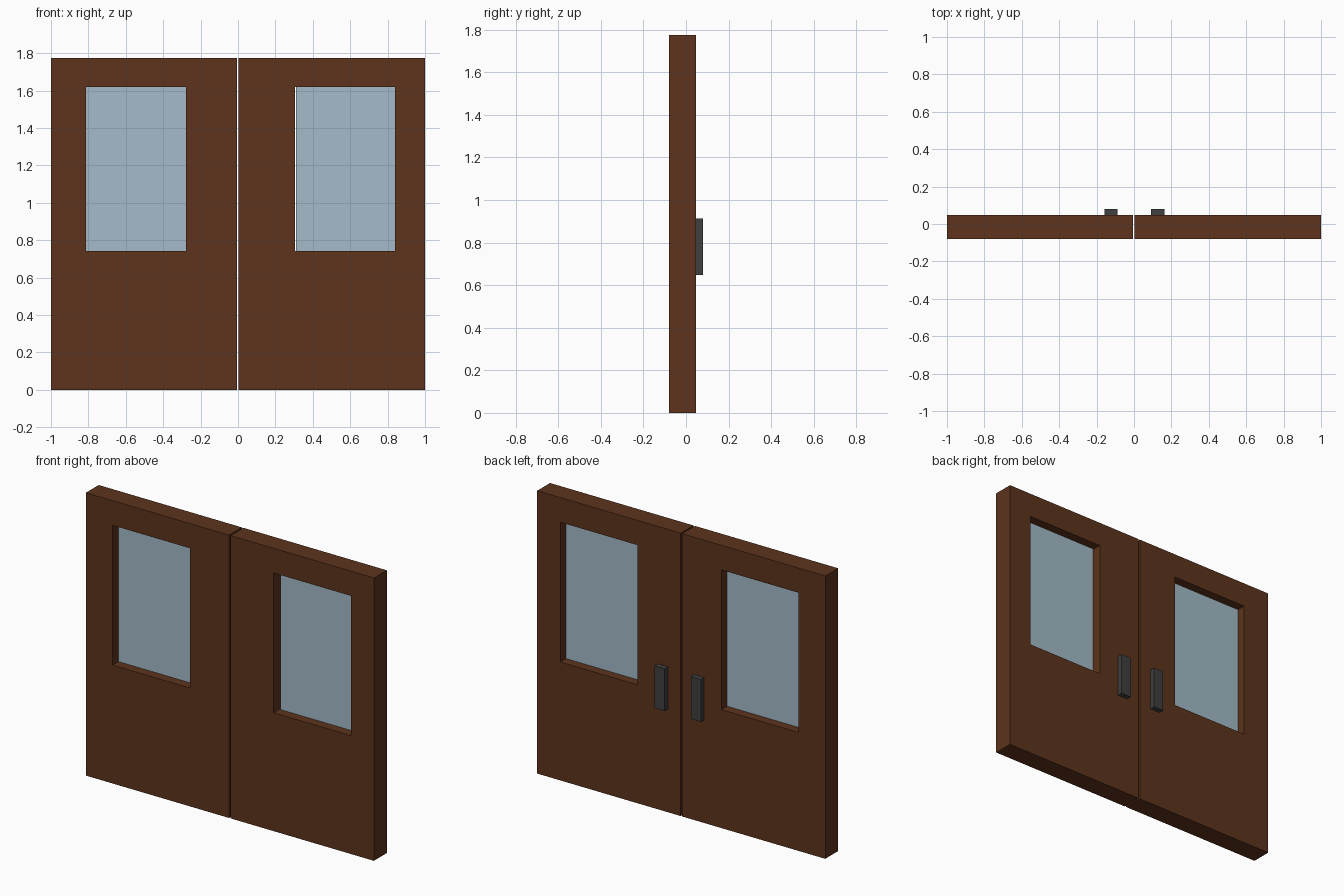
import bpy, bmesh

if "Cube" in bpy.data.objects:
    bpy.data.objects.remove(bpy.data.objects["Cube"])


def material(name, color):
    m = bpy.data.materials.new(name)
    m.diffuse_color = (*color, 1)
    m.use_nodes = True
    m.node_tree.nodes["Principled BSDF"].inputs["Base Color"].default_value = m.diffuse_color
    return m


WOOD = material("brown_wood", (0.109, 0.033, 0.0116))
GLASS = material("pale_glass", (0.367, 0.497, 0.578))
METAL = material("dark_metal", (0.05, 0.05, 0.05))


def finish(bm, name, mat):
    bmesh.ops.recalc_face_normals(bm, faces=bm.faces)
    mesh = bpy.data.meshes.new(name)
    bm.to_mesh(mesh)
    bm.free()
    mesh.materials.append(mat)
    obj = bpy.data.objects.new(name, mesh)
    bpy.context.collection.objects.link(obj)


def box(name, x, y, z, mat):
    bm = bmesh.new()
    bmesh.ops.create_cube(bm, size=1)
    for v in bm.verts:
        for i, (lo, hi) in enumerate((x, y, z)):
            v.co[i] = hi if v.co[i] > 0 else lo
    finish(bm, name, mat)


def framed_panel(name, x, y, z, hole_x, hole_z, mat):
    """Slab with a rectangular through-opening."""
    bm = bmesh.new()

    def loop(xs, yy, zs):
        return [bm.verts.new((xs[i], yy, zs[k])) for i, k in ((0, 0), (1, 0), (1, 1), (0, 1))]

    rings = [loop(x, y[0], z), loop(hole_x, y[0], hole_z),
             loop(hole_x, y[1], hole_z), loop(x, y[1], z)]
    # front face, opening reveal, back face, outer edge
    for r in range(4):
        a, b = rings[r], rings[(r + 1) % 4]
        for i in range(4):
            j = (i + 1) % 4
            bm.faces.new((a[i], a[j], b[j], b[i]))
    finish(bm, name, mat)


DOOR_Y, DOOR_Z = (-0.08, 0.047), (0, 1.775)
WINDOW_Z = (0.743, 1.62)

# side, door x range, window x range, glass x range, handle x range
doors = (
    ("left", (-1, -0.006), (-0.814, -0.279), (-0.814, -0.279), (-0.159, -0.089)),
    ("right", (0.004, 1), (0.304, 0.84), (0.311, 0.84), (0.092, 0.162)),
)

for side, door_x, window_x, glass_x, handle_x in doors:
    framed_panel(side + "_door", door_x, DOOR_Y, DOOR_Z, window_x, WINDOW_Z, WOOD)
    # thin pane in the middle of the opening
    box(side + "_window_pane", glass_x, (-0.022, -0.01), WINDOW_Z, GLASS)
    # handle on the rear face only
    box(side + "_handle", handle_x, (DOOR_Y[1], 0.08), (0.647, 0.913), METAL)
